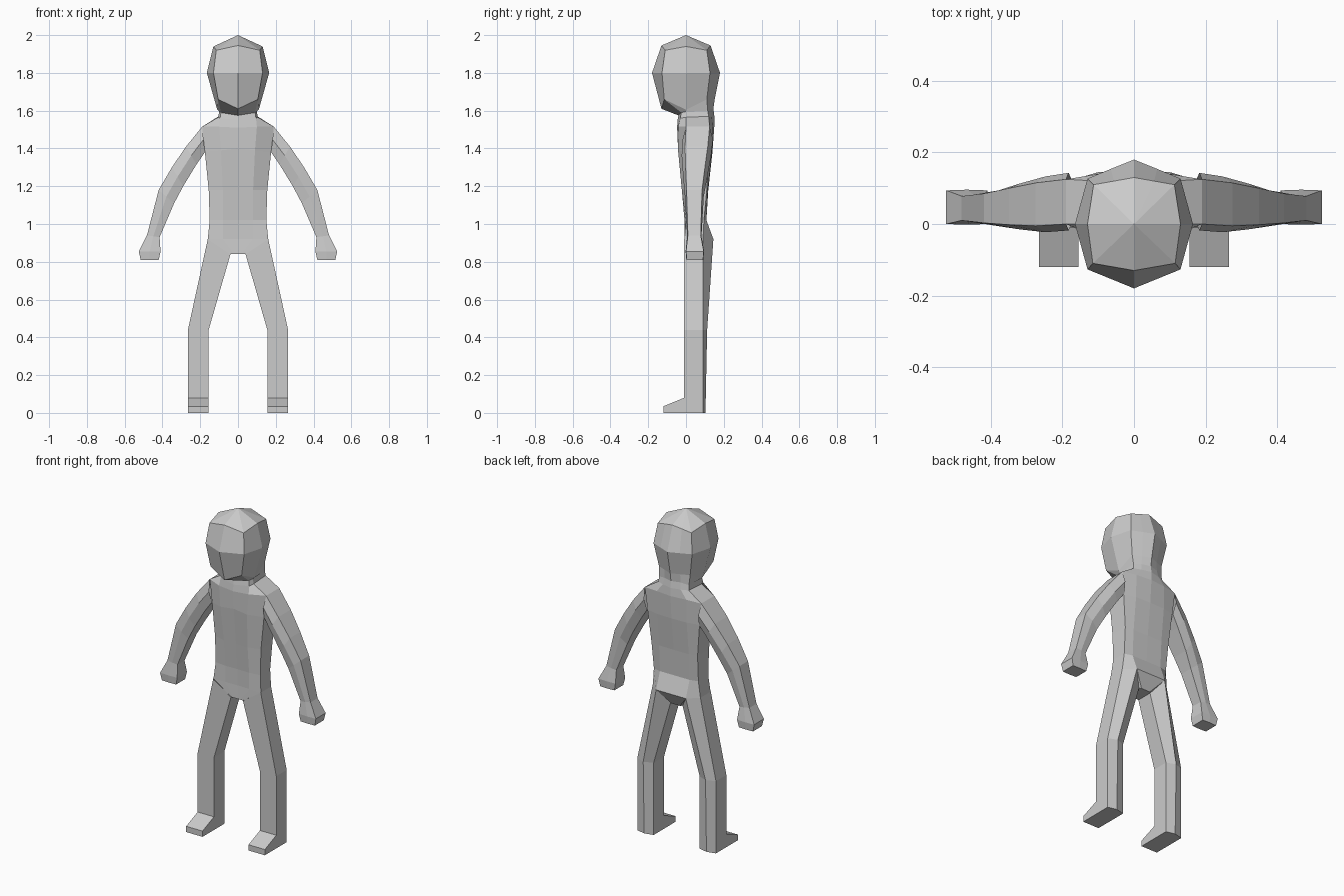
import bpy

skin = bpy.data.materials.new("plain_grey")
skin.diffuse_color = (0.6, 0.6, 0.6, 1)


def loft(name, rings, closed=True, top=False, bottom=False):
    """Skin rings listed from top to bottom, then mirror across x."""
    n = len(rings[0])
    verts = [p for ring in rings for p in ring]
    faces = []
    for r in range(len(rings) - 1):
        for i in range(n if closed else n - 1):
            j = (i + 1) % n
            quad = [r * n + i, (r + 1) * n + i, (r + 1) * n + j, r * n + j]
            face = []
            for k in quad:  # skip repeated points at a pole
                if all(verts[k] != verts[m] for m in face):
                    face.append(k)
            if len(face) > 2:
                faces.append(face)
    if top:
        faces.append(list(range(n)))
    if bottom:
        faces.append(list(range(len(verts) - 1, len(verts) - n - 1, -1)))
    mesh = bpy.data.meshes.new(name)
    mesh.from_pydata(verts, [], faces)
    mesh.validate()
    mesh.materials.append(skin)
    obj = bpy.data.objects.new(name, mesh)
    bpy.context.collection.objects.link(obj)
    mirror = obj.modifiers.new("mirror", 'MIRROR')
    mirror.use_clip = True
    mirror.merge_threshold = 0.001
    return obj


# Head and neck: half rings from face centre round to the back of the skull
neck = [(0, -.045, 1.55), (.095, -.03, 1.56), (.105, 0, 1.565),
        (.103, .12, 1.57), (.06, .137, 1.57), (0, .15, 1.57)]
loft("head", [
    [(0, 0, 2)] * 6,
    [(0, -.13, 1.945), (.115, -.11, 1.92), (.13, 0, 1.94),
     (.113, .11, 1.92), (.056, .12, 1.933), (0, .13, 1.945)],
    [(0, -.18, 1.8), (.13, -.127, 1.8), (.165, 0, 1.8),
     (.13, .127, 1.8), (.065, .154, 1.8), (0, .18, 1.8)],
    [(0, -.13, 1.61), (.105, -.115, 1.66), (.11, 0, 1.605),
     (.105, .11, 1.66), (.053, .132, 1.66), (0, .152, 1.66)],
    [(0, -.04, 1.575), (.09, -.025, 1.59), (.1, 0, 1.595),
     (.1, .115, 1.6), (.055, .13, 1.61), (0, .145, 1.61)],
    neck], closed=False)

# Torso: half rings from neck to crotch
loft("torso", [
    neck,
    [(0, -.047, 1.51), (.1, -.04, 1.515), (.19, 0, 1.515),
     (.19, .125, 1.515), (.1, .14, 1.52), (0, .15, 1.52)],
    [(0, -.04, 1.40), (.09, -.042, 1.39), (.175, 0, 1.38),
     (.175, .12, 1.38), (.1, .137, 1.38), (0, .14, 1.38)],
    [(0, -.02, 1.18), (.08, -.022, 1.18), (.155, 0, 1.18),
     (.155, .11, 1.18), (.1, .116, 1.18), (0, .118, 1.18)],
    [(0, -.006, 1.02), (.08, -.008, 1.02), (.15, 0, 1.02),
     (.15, .095, 1.02), (.1, .108, 1.02), (0, .108, 1.02)],
    [(0, -.004, .92), (.08, -.006, .92), (.16, -.008, .92),
     (.16, .09, .92), (.1, .145, .92), (0, .145, .92)],
    [(0, -.008, .84), (.02, -.008, .84), (.04, -.008, .84),
     (.04, .09, .84), (.03, .1, .84), (0, .1, .84)]],
    closed=False, bottom=True)

# Arms: outer x, z, inner x, z, front y, back y, bulge of the mid line
arm_rows = [
    (.19, 1.515, .175, 1.38, 0, .125, .018),
    (.275, 1.41, .22, 1.315, -.005, .115, .018),
    (.35, 1.30, .29, 1.20, -.002, .10, .013),
    (.42, 1.18, .338, 1.11, .003, .085, .009),
    (.482, .94, .415, .93, .01, .078, .004),
    (.525, .855, .41, .855, 0, .094, .002),
    (.515, .81, .42, .81, .004, .09, .002)]
loft("arm", [[
    (ix, f, iz), ((ox + ix) / 2, f - b, (oz + iz) / 2), (ox, f, oz),
    (ox, k, oz), ((ox + ix) / 2, k + b, (oz + iz) / 2), (ix, k, iz)]
    for ox, oz, ix, iz, f, k, b in arm_rows], bottom=True)

# Legs: outer x, z, inner x, z, and the ridge down the back
leg_rows = [(.16, .92, .04, .84, .145), (.265, .44, .155, .44, .112),
            (.265, 0, .155, 0, .103)]
loft("leg", [[
    (ix, -.01, iz), (ox, -.01, oz), (ox, .09, oz),
    ((ox + ix) / 2, ridge, oz), (ix, .09, iz)]
    for ox, oz, ix, iz, ridge in leg_rows], bottom=True)

# Feet: wedges in front of the ankles
loft("foot", [
    [(.155, -.12, .035), (.265, -.12, .035), (.265, -.01, .08), (.155, -.01, .08)],
    [(.155, -.12, 0), (.265, -.12, 0), (.265, -.01, 0), (.155, -.01, 0)]],
    top=True, bottom=True)
